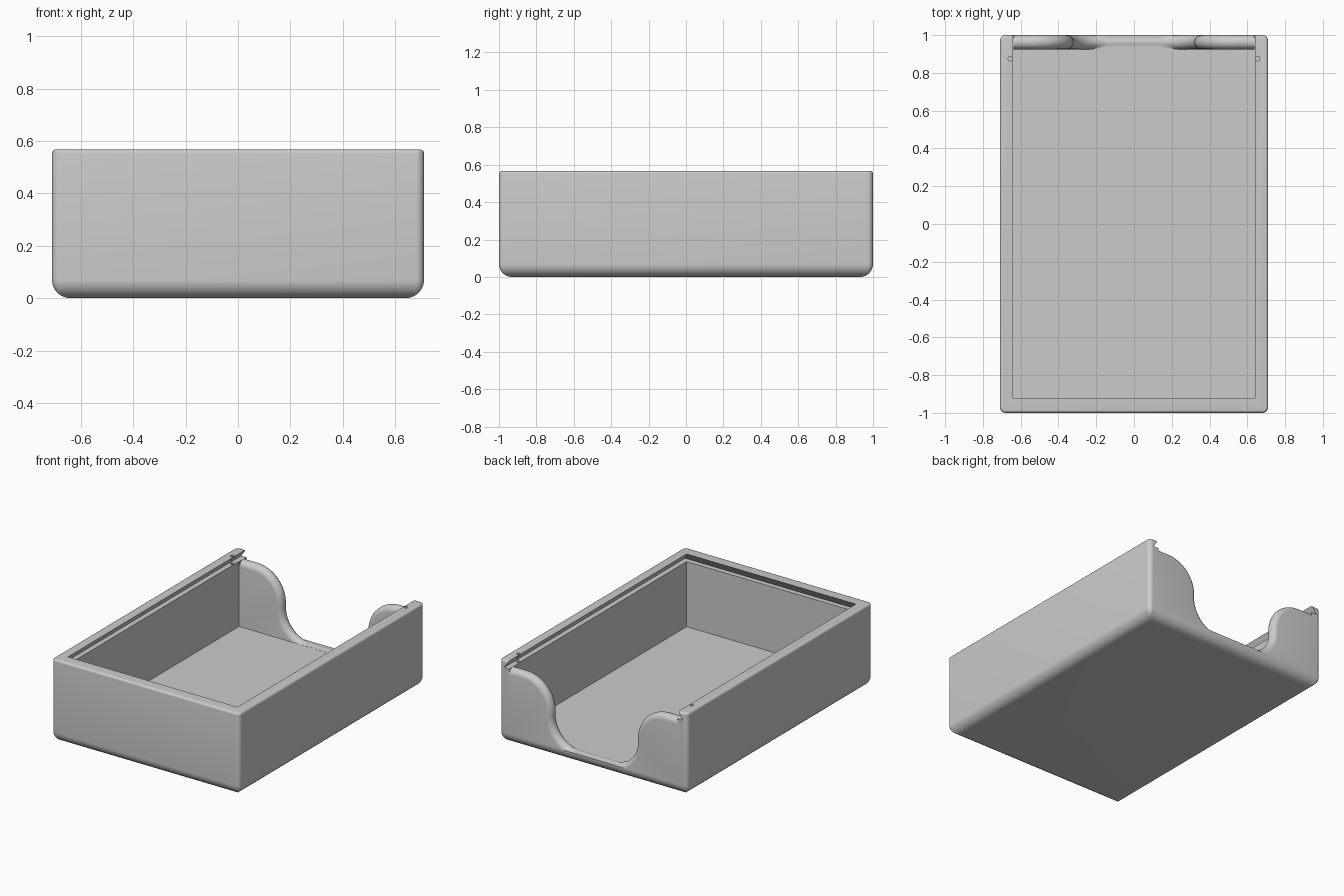
import bpy, bmesh
from math import sin, cos, pi, sqrt

cube = bpy.data.objects.get("Cube")
if cube:
    bpy.data.objects.remove(cube, do_unlink=True)

HALF_X, HALF_Y, HEIGHT = 0.71, 1.0, 0.567
CAVITY_X, CAVITY_Y, FLOOR = 0.64, 0.925, 0.07
LEDGE = 0.515
TOP_ROUND, SIDE_ROUND, BASE_ROUND = 0.015, 0.03, 0.07

grey = bpy.data.materials.new("light_grey")
grey.use_nodes = True
grey.diffuse_color = (0.6, 0.6, 0.6, 1)
grey.node_tree.nodes["Principled BSDF"].inputs["Base Color"].default_value = (0.6, 0.6, 0.6, 1)


def loft(name, rings):
    """Closed solid through rings that have equal point counts."""
    bm = bmesh.new()
    loops = [[bm.verts.new(p) for p in ring] for ring in rings]
    n = len(loops[0])
    for low, high in zip(loops, loops[1:]):
        for i in range(n):
            j = (i + 1) % n
            bm.faces.new((low[i], low[j], high[j], high[i]))
    bm.faces.new(loops[0][::-1])
    bm.faces.new(loops[-1])
    bmesh.ops.recalc_face_normals(bm, faces=bm.faces)
    mesh = bpy.data.meshes.new(name)
    bm.to_mesh(mesh)
    bm.free()
    mesh.materials.append(grey)
    obj = bpy.data.objects.new(name, mesh)
    bpy.context.collection.objects.link(obj)
    return obj


def rounded_ring(inset, z, steps=8):
    r = max(SIDE_ROUND - inset, 0.002)
    ring = []
    for k, (sx, sy) in enumerate([(1, 1), (-1, 1), (-1, -1), (1, -1)]):
        for s in range(steps + 1):
            a = (k + s / steps) * pi / 2
            ring.append((sx * (HALF_X - inset - r) + r * cos(a),
                         sy * (HALF_Y - inset - r) + r * sin(a), z))
    return ring


def rect_ring(x, y0, y1, z):
    return [(-x, y0, z), (x, y0, z), (x, y1, z), (-x, y1, z)]


def fillet(radius, count):
    """Inset and height pairs along a quarter round."""
    return [(radius * (1 - sin(a)), radius * (1 - cos(a)))
            for a in (i / count * pi / 2 for i in range(count + 1))]


# Outer block with a large base round and a small top round
rings = [rounded_ring(i, z) for i, z in fillet(BASE_ROUND, 12)]
rings += [rounded_ring(i, HEIGHT - z) for i, z in reversed(fillet(TOP_ROUND, 5))]
tray = loft("box_tray", rings)

# Storage cavity
cutters = [loft("cavity_cutter", [rect_ring(CAVITY_X, -0.92, CAVITY_Y, z) for z in (FLOOR, 0.8)])]

# Dovetail groove for a sliding lid, open at the back
cutters.append(loft("lid_groove_cutter", [
    rect_ring(0.675, -0.955, 1.1, LEDGE),
    rect_ring(CAVITY_X, -0.92, 1.1, HEIGHT + 0.0005),
    rect_ring(CAVITY_X, -0.92, 1.1, 0.7)]))


def scoop_ring(y, offset, steps=20):
    """S-curved scoop outline, pushed into the wall by offset."""
    side = []
    r = 0.19 + offset
    for s in range(steps + 1):
        a = s / steps * pi / 2
        side.append((0.13 + r * sin(a), 0.265 - r * cos(a)))
    r = 0.22 - offset
    for s in range(steps + 1):
        a = s / steps * pi / 2
        side.append((0.54 - r * cos(a), 0.295 + r * sin(a)))
    side += [(0.636, LEDGE - offset), (0.636, 0.75)]
    side = [(x, max(z, FLOOR + 0.0005)) for x, z in side]
    return [(x, y, z) for x, z in side] + [(-x, y, z) for x, z in reversed(side)]


# Finger scoop through the back wall, leaving a fully rounded rim
mid = (CAVITY_Y + HALF_Y) / 2
radius = HALF_Y - mid
sections = [scoop_ring(CAVITY_Y - 0.01, radius)]
for k in range(13):
    d = -radius * cos(k / 12 * pi)
    sections.append(scoop_ring(mid + d, radius - sqrt(max(radius ** 2 - d ** 2, 0))))
sections.append(scoop_ring(HALF_Y + 0.02, radius))
cutters.append(loft("finger_scoop_cutter", sections))

# Small catch holes in the lips
for side, label in ((1, "left"), (-1, "right")):
    cutters.append(loft(label + "_catch_hole_cutter", [
        [(side * 0.655 + 0.012 * cos(a * pi / 8), 0.875 + 0.012 * sin(a * pi / 8), z)
         for a in range(16)] for z in (0.5, 0.65)]))

# Carve the tray
bpy.context.view_layer.objects.active = tray
for cutter in cutters:
    cutter.hide_render = True
    mod = tray.modifiers.new(cutter.name, "BOOLEAN")
    mod.operation = "DIFFERENCE"
    mod.solver = "EXACT"
    mod.object = cutter
    bpy.ops.object.modifier_apply(modifier=mod.name)
for cutter in cutters:
    bpy.data.objects.remove(cutter, do_unlink=True)

bpy.ops.object.select_all(action="DESELECT")
tray.select_set(True)
bpy.ops.object.shade_smooth_by_angle(angle=pi / 6)
